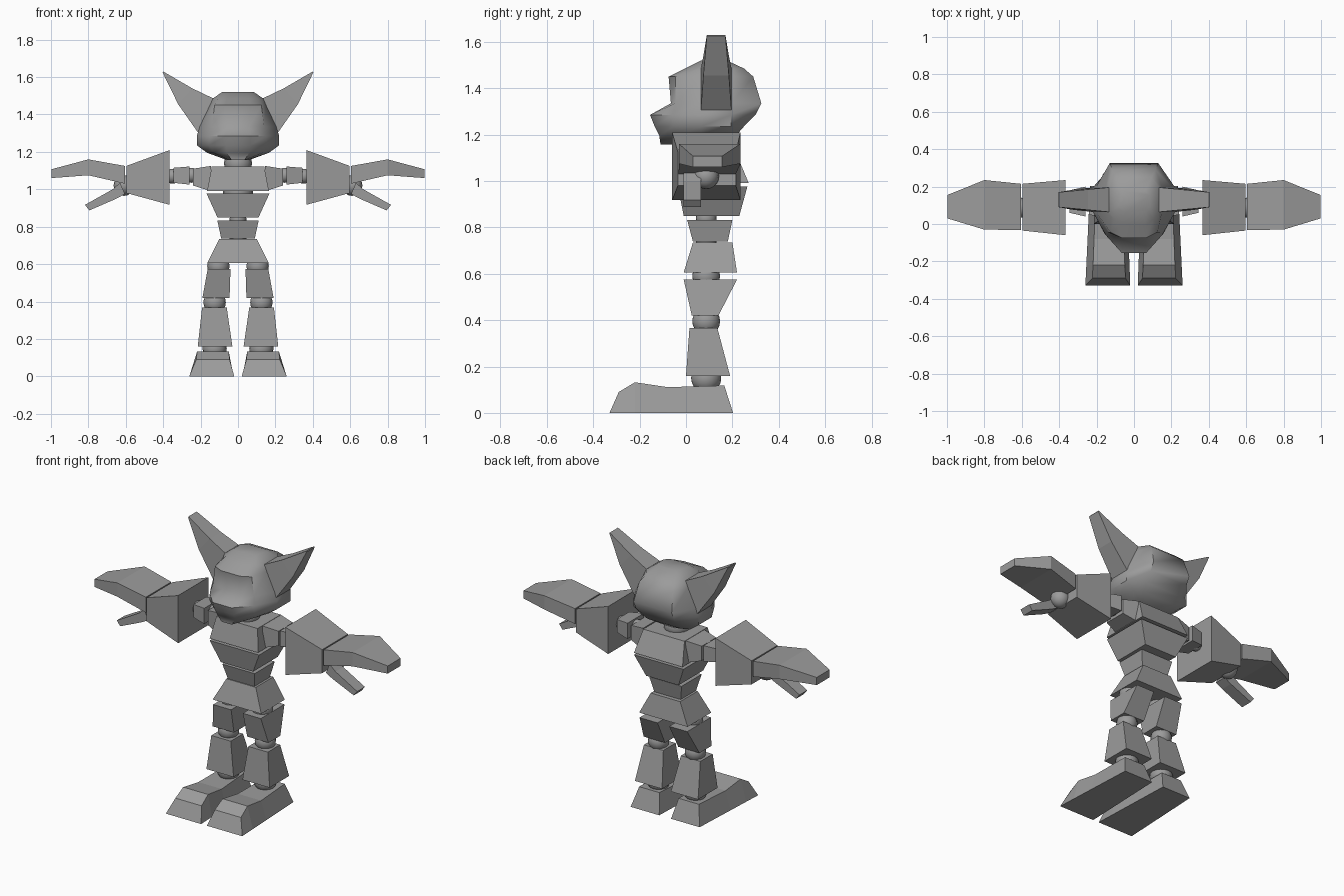
import bpy
import bmesh
import math
from mathutils import Matrix

default_cube = bpy.data.objects.get("Cube")
if default_cube:
    bpy.data.objects.remove(default_cube, do_unlink=True)

# One plain grey for the whole figure
GREY = (0.33, 0.33, 0.33, 1)
grey = bpy.data.materials.new("plain grey")
grey.use_nodes = True
grey.diffuse_color = GREY
grey.node_tree.nodes["Principled BSDF"].inputs["Base Color"].default_value = GREY


def finish(name, bm, mirror=False, smooth_angle=None):
    """Turn a bmesh into an object, optionally mirrored across x."""
    bmesh.ops.recalc_face_normals(bm, faces=bm.faces)
    mesh = bpy.data.meshes.new(name)
    for face in bm.faces:
        face.smooth = smooth_angle is not None
    bm.to_mesh(mesh)
    bm.free()
    if smooth_angle:
        mesh.set_sharp_from_angle(angle=math.radians(smooth_angle))
    mesh.materials.append(grey)
    obj = bpy.data.objects.new(name, mesh)
    bpy.context.scene.collection.objects.link(obj)
    if mirror:
        modifier = obj.modifiers.new("mirror", 'MIRROR')
        modifier.use_mirror_merge = False
    return obj


def loft(name, sections, mirror=False, smooth_angle=None):
    """Skin a row of matching point rings and cap both ends."""
    bm = bmesh.new()
    rings = [[bm.verts.new(p) for p in ring] for ring in sections]
    count = len(rings[0])
    for low, high in zip(rings, rings[1:]):
        for i in range(count):
            j = (i + 1) % count
            bm.faces.new((low[i], low[j], high[j], high[i]))
    bm.faces.new(rings[0][::-1])
    bm.faces.new(rings[-1])
    return finish(name, bm, mirror, smooth_angle)


def upright(name, *levels, mirror=False):
    """Tapered block; each level is z, x range, y range."""
    loft(name, [[(a, c, z), (b, c, z), (b, d, z), (a, d, z)]
                for z, a, b, c, d in levels], mirror)


def sideways(name, *stations):
    """Mirrored arm block; each station is x, y range, bottom z, top z."""
    loft(name, [[(x, a, low), (x, b, low), (x, b, high), (x, a, high)]
                for x, a, b, low, high in stations], True)


def ball(name, x, y, z, radius):
    bm = bmesh.new()
    bmesh.ops.create_uvsphere(bm, u_segments=16, v_segments=10, radius=radius,
                              matrix=Matrix.Translation((x, y, z)))
    finish(name, bm, mirror=x > 0, smooth_angle=60)


MID = .087

# Torso blocks
upright("pelvis", (.605, -.165, .165, -.01, .22), (.735, -.1, .1, .03, .2))
upright("waist", (.738, -.09, .09, .03, .18), (.832, -.11, .11, .005, .2))
upright("lower_chest", (.85, -.11, .11, -.01, .23), (.977, -.168, .168, -.035, .265))
upright("upper_chest", (.992, -.165, .165, -.04, .27), (1.123, -.14, .14, -.01, .215))

# Ball joints
ball("lower_spine_joint", 0, MID, .735, .045)
ball("upper_spine_joint", 0, MID, .84, .045)
ball("chest_joint", 0, MID, .985, .08)
ball("neck_joint", 0, MID, 1.14, .075)
ball("hip_joints", .105, MID, .59, .06)
ball("knee_joints", .125, MID, .395, .06)
ball("ankle_joints", .125, MID, .15, .065)
ball("shoulder_joints", .25, .12, 1.075, .04)
ball("elbow_joints", .35, .12, 1.07, .04)
ball("wrist_joints", .61, MID, 1.02, .055)

# Legs
upright("thighs", (.42, .045, .19, .025, .14), (.575, .04, .162, -.01, .22), mirror=True)
upright("shins", (.16, .03, .215, 0, .19), (.367, .06, .192, .015, .135), mirror=True)

# Feet: side profile of sole and upper, with the upper narrower than the sole
foot_profile = [(-.33, -.29, .09), (-.22, -.22, .132), (-.08, -.08, .111), (.203, .165, .118)]
foot_rings = []
for sole_y, top_y, top_z in foot_profile:
    back = (sole_y + .33) / .53
    foot_rings.append([(.02 + .02 * back, sole_y, 0), (.26 - .025 * back, sole_y, 0),
                       (.223 - .02 * back, top_y, top_z), (.045 + .02 * back, top_y, top_z)])
loft("feet", foot_rings, mirror=True)

# Arms
sideways("shoulders", (.145, .03, .21, .99, 1.125), (.24, .05, .19, 1.02, 1.11))
sideways("upper_arms", (.258, .04, .2, 1.025, 1.122), (.345, .06, .18, 1.035, 1.115))
sideways("forearms", (.365, -.06, .235, .917, 1.21), (.597, -.035, .215, .98, 1.125))
sideways("hands", (.605, -.032, .215, 1.03, 1.125), (.8, -.03, .235, 1.075, 1.16),
         (.998, .03, .155, 1.06, 1.107))

# Thumbs, angled down from the wrist
thumb_path = [((.605, .975), (.63, 1.035)), ((.65, .95), (.67, 1)), ((.795, .887), (.818, .917))]
loft("thumbs", [[(a[0], y, a[1]) for y in (-.01, .065)] + [(b[0], y, b[1]) for y in (.065, -.01)]
                for a, b in thumb_path], mirror=True)

# Head: stacked rings of z, front width and y, cheek width and y, side width, back width and y
head_levels = [
    (1.157, .035, -.11, .05, -.05, .06, .04, .16),
    (1.195, .06, -.115, .13, -.04, .165, .11, .215),
    (1.235, .065, -.135, .155, -.055, .22, .125, .25),
    (1.285, .065, -.155, .15, -.06, .22, .13, .3),
    (1.335, .06, -.065, .14, -.045, .205, .13, .325),
    (1.45, .065, -.075, .125, -.045, .15, .115, .29),
    (1.485, .06, -.005, .105, .025, .135, .095, .25),
    (1.52, .045, .065, .07, .075, .085, .06, .175),
]
head_rings = []
for z, front, front_y, cheek, cheek_y, side, back, back_y in head_levels:
    side_back = min(.195, back_y - .02)
    half = [(front, front_y), (cheek, cheek_y), (side, max(.065, cheek_y + .02)),
            (side, side_back), (back, back_y)]
    head_rings.append([(x, y, z) for x, y in half] + [(-x, y, z) for x, y in reversed(half)])
loft("head", head_rings, smooth_angle=50)

# Ears: flat wedges tapering to the tip, as upper and lower outline pairs
ear_outline = [((.13, 1.485), (.215, 1.305)), ((.245, 1.54), (.32, 1.455)), ((.4, 1.63), (.403, 1.625))]
ear_rings = []
for upper, lower in ear_outline:
    depth = .066 - .026 * (upper[0] - .13) / .27
    ear_rings.append([(upper[0], .13 - depth, upper[1]), (upper[0], .13 + depth, upper[1]),
                      (lower[0], .13 + depth, lower[1]), (lower[0], .13 - depth, lower[1])])
loft("ears", ear_rings, mirror=True)
